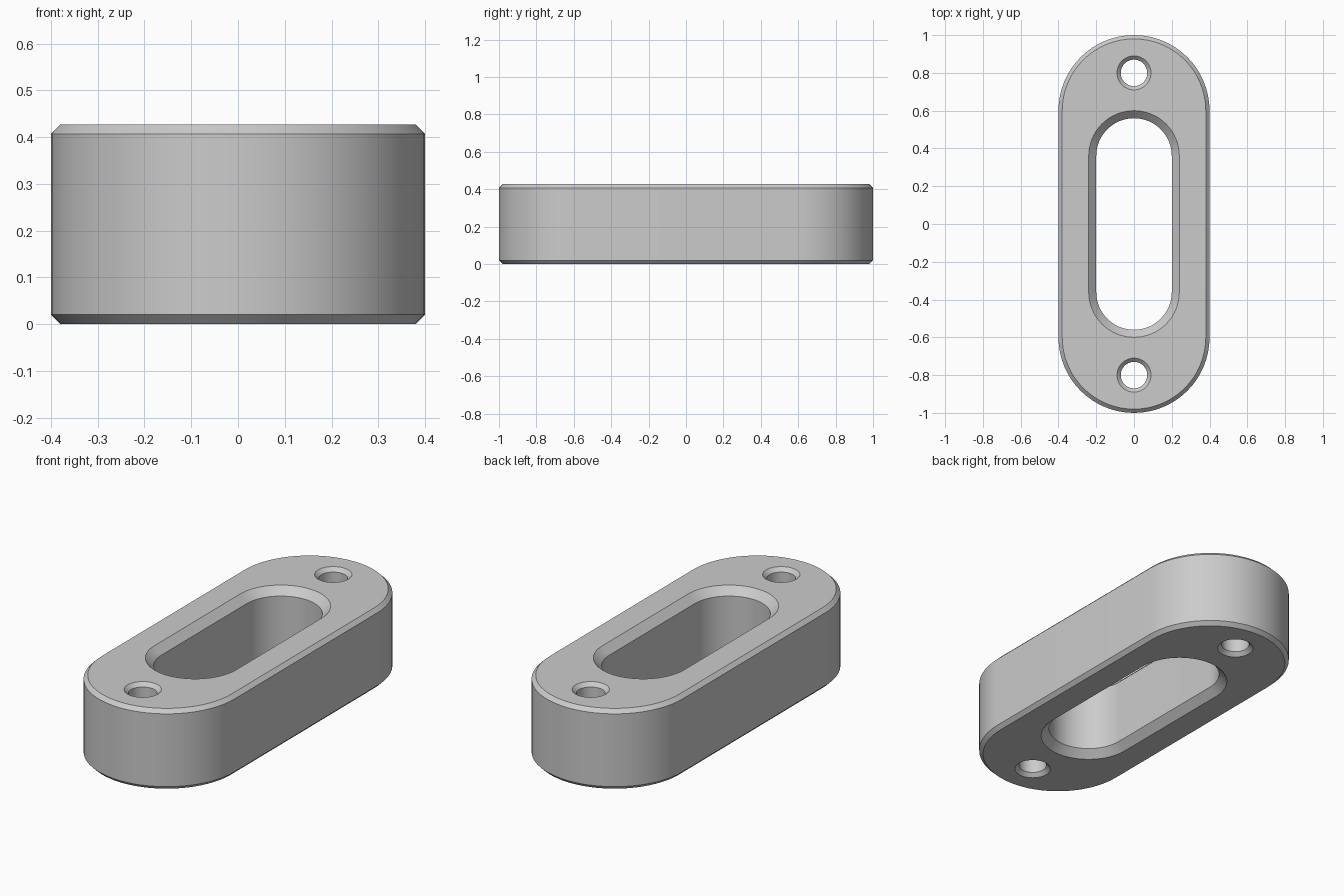
import bpy, bmesh, math
from mathutils import Vector

if "Cube" in bpy.data.objects:
    bpy.data.objects.remove(bpy.data.objects["Cube"], do_unlink=True)

HEIGHT = 0.427
ARC_STEPS = 32


def flat_material(name, rgb):
    mat = bpy.data.materials.new(name)
    mat.use_nodes = True
    colour = (*rgb, 1.0)
    mat.diffuse_color = colour
    mat.node_tree.nodes["Principled BSDF"].inputs["Base Color"].default_value = colour
    return mat


def outline(radius, half_straight, centre_y):
    """Rounded slot outline along y; a plain circle when half_straight is 0."""
    points = []
    for side in (1, -1):
        for i in range(ARC_STEPS + (half_straight > 0)):
            a = math.pi * i / ARC_STEPS + (0 if side > 0 else math.pi)
            points.append((radius * math.cos(a),
                           centre_y + side * half_straight + radius * math.sin(a)))
    return points


def add_wall(bm, radius, half_straight, centre_y, rim_offset, chamfer):
    """Chamfered wall; returns the bottom and top rim edges."""
    levels = [(0, radius + rim_offset), (chamfer, radius),
              (HEIGHT - chamfer, radius), (HEIGHT, radius + rim_offset)]
    rings = [[bm.verts.new((x, y, z)) for x, y in outline(r, half_straight, centre_y)]
             for z, r in levels]
    n = len(rings[0])
    for low, high in zip(rings, rings[1:]):
        for i in range(n):
            j = (i + 1) % n
            bm.faces.new((low[i], low[j], high[j], high[i]))
    return [[bm.edges.get((ring[i], ring[(i + 1) % n])) for i in range(n)]
            for ring in (rings[0], rings[-1])]


bm = bmesh.new()
# Outer wall, central slot and the two screw holes
walls = [
    add_wall(bm, 0.40, 0.60, 0, -0.02, 0.02),
    add_wall(bm, 0.20, 0.36, 0, 0.04, 0.04),
    add_wall(bm, 0.07, 0, 0.80, 0.02, 0.02),
    add_wall(bm, 0.07, 0, -0.80, 0.02, 0.02),
]
# Flat bottom and top faces between the rims
for level, direction in ((0, -1), (1, 1)):
    edges = [e for wall in walls for e in wall[level]]
    bmesh.ops.triangle_fill(bm, edges=edges, use_beauty=True,
                            normal=Vector((0, 0, direction)))
bmesh.ops.recalc_face_normals(bm, faces=bm.faces[:])

mesh = bpy.data.meshes.new("slotted_plate")
bm.to_mesh(mesh)
bm.free()
plate = bpy.data.objects.new("slotted_plate", mesh)
bpy.context.collection.objects.link(plate)
mesh.materials.append(flat_material("light_grey", (0.6, 0.6, 0.6)))

# Smooth curved walls with crisp chamfer edges
bpy.ops.object.select_all(action="DESELECT")
plate.select_set(True)
bpy.context.view_layer.objects.active = plate
bpy.ops.object.shade_smooth_by_angle(angle=math.radians(30))
